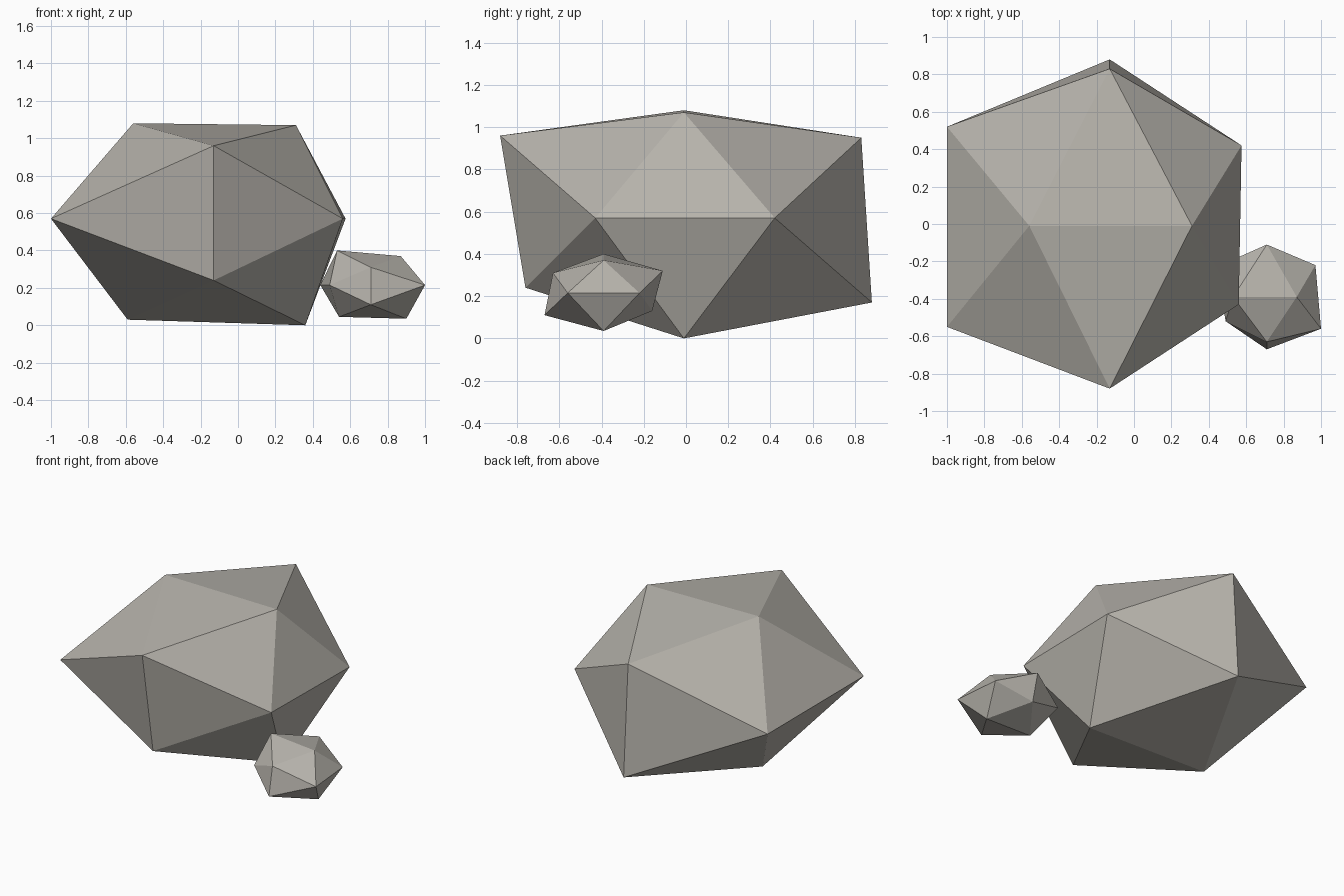
import bpy
import bmesh

cube = bpy.data.objects.get("Cube")
if cube:
    bpy.data.objects.remove(cube, do_unlink=True)

PHI = (1 + 5 ** 0.5) / 2
SIGNS = [(a, b) for a in (-1, 1) for b in (-1, 1)]

stone = bpy.data.materials.new("warm_grey_stone")
stone.use_nodes = True
stone.diffuse_color = (0.47, 0.45, 0.41, 1)
bsdf = next(n for n in stone.node_tree.nodes if n.type == 'BSDF_PRINCIPLED')
bsdf.inputs["Base Color"].default_value = stone.diffuse_color
bsdf.inputs["Roughness"].default_value = 0.9


def rock(name, ridges, ends, sides):
    """Twenty-sided stone whose corners are pulled to uneven positions.
    ridges: bottom left, top left, bottom right, top right (by x)
    ends: front low, front high, back low, back high
    sides: front and back corner at low x, then at high x"""
    bm = bmesh.new()
    corners = []
    for (a, b), p in zip(SIGNS, ridges):
        corners.append((bm.verts.new((a, 0, b * PHI)), p))
    for (a, b), p in zip(SIGNS, ends):
        corners.append((bm.verts.new((0, a * PHI, b)), p))
    for (a, b), p in zip(SIGNS, sides):
        corners.append((bm.verts.new((a * PHI, b, 0)), p))
    bmesh.ops.convex_hull(bm, input=bm.verts[:])
    for vert, p in corners:
        vert.co = p
    bmesh.ops.recalc_face_normals(bm, faces=bm.faces[:])
    mesh = bpy.data.meshes.new(name)
    bm.to_mesh(mesh)
    bm.free()
    mesh.materials.append(stone)
    obj = bpy.data.objects.new(name, mesh)
    bpy.context.collection.objects.link(obj)
    return obj


# Large boulder
rock("large_rock",
     ridges=[(-0.59, -0.01, 0.03), (-0.56, -0.01, 1.08), (0.36, -0.01, 0), (0.31, -0.01, 1.07)],
     ends=[(-0.13, -0.76, 0.24), (-0.13, -0.88, 0.96), (-0.13, 0.88, 0.17), (-0.13, 0.83, 0.95)],
     sides=[(-1, -0.55, 0.57), (-1, 0.52, 0.57), (0.56, -0.43, 0.57), (0.575, 0.42, 0.57)])

# Small stone leaning against it
rock("small_rock",
     ridges=[(0.54, -0.39, 0.045), (0.53, -0.39, 0.4), (0.9, -0.39, 0.035), (0.87, -0.39, 0.37)],
     ends=[(0.71, -0.67, 0.11), (0.71, -0.63, 0.31), (0.71, -0.16, 0.13), (0.71, -0.11, 0.32)],
     sides=[(0.49, -0.52, 0.215), (0.44, -0.23, 0.215), (1, -0.56, 0.215), (0.97, -0.22, 0.215)])
